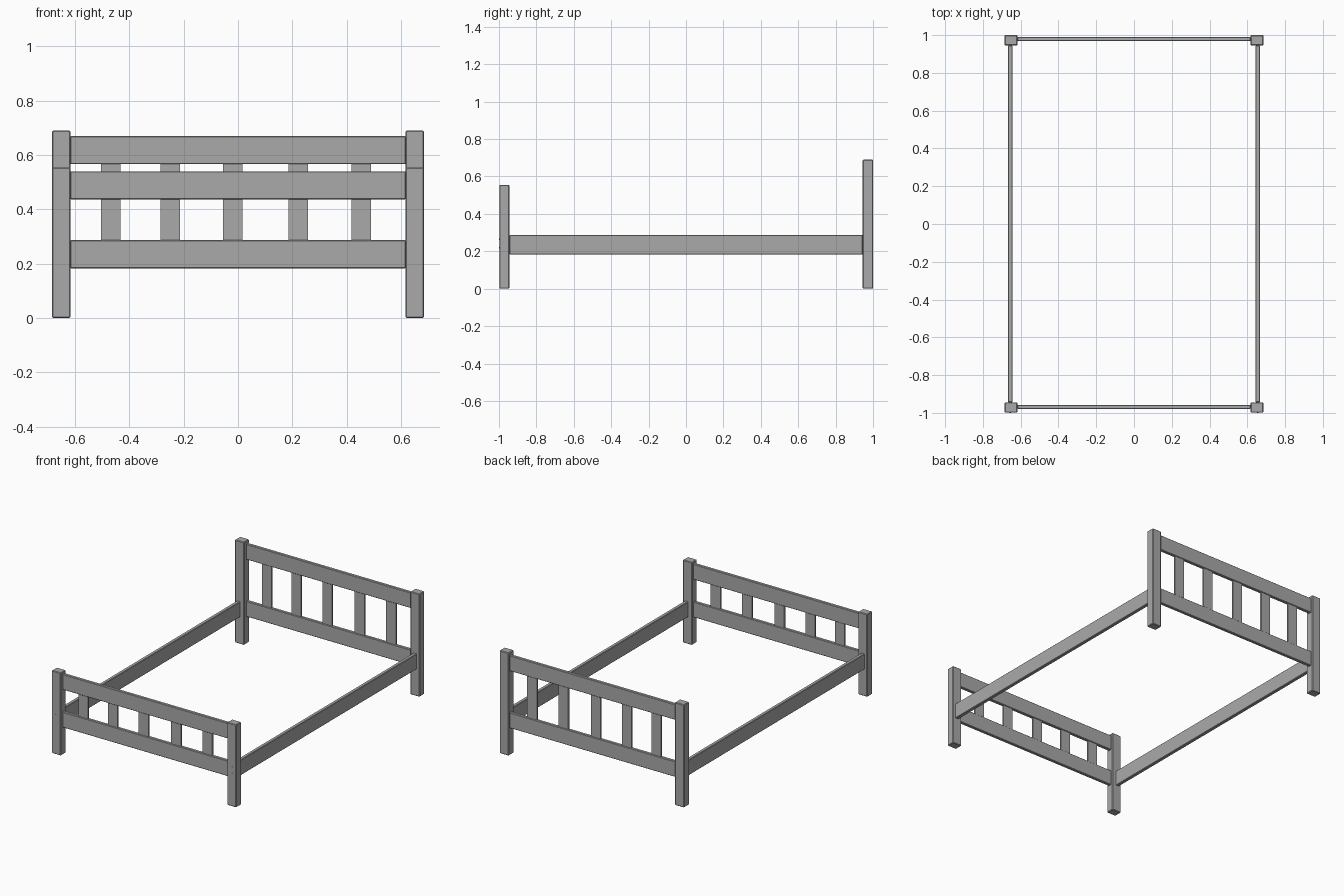
import bpy
import bmesh
import math
from mathutils import Matrix

if "Cube" in bpy.data.objects:
    bpy.data.objects.remove(bpy.data.objects["Cube"], do_unlink=True)

grey = bpy.data.materials.new("plain grey")
grey.use_nodes = True
COLOUR = (0.4, 0.4, 0.4, 1)
grey.diffuse_color = COLOUR
grey.node_tree.nodes["Principled BSDF"].inputs["Base Color"].default_value = COLOUR


def finish(name, bm):
    mesh = bpy.data.meshes.new(name)
    bm.to_mesh(mesh)
    bm.free()
    mesh.materials.append(grey)
    obj = bpy.data.objects.new(name, mesh)
    bpy.context.collection.objects.link(obj)
    return obj


def board(name, x, y, z, edge=0.003):
    """Timber between (min, max) limits on each axis, with eased edges."""
    bm = bmesh.new()
    bmesh.ops.create_cube(bm, size=1)
    limits = (x, y, z)
    for v in bm.verts:
        v.co = [(lo + hi) / 2 + c * (hi - lo) for c, (lo, hi) in zip(v.co, limits)]
    obj = finish(name, bm)
    if edge:
        bevel = obj.modifiers.new("eased edges", "BEVEL")
        bevel.width = edge
        bevel.segments = 1
    return obj


def bolt(name, x, y, z):
    """Small round bolt head facing the front."""
    bm = bmesh.new()
    bmesh.ops.create_cone(bm, cap_ends=True, segments=12, radius1=0.004,
                          radius2=0.004, depth=0.004,
                          matrix=Matrix.Translation((x, y, z))
                          @ Matrix.Rotation(math.pi / 2, 4, "X"))
    return finish(name, bm)


POST_IN, POST_OUT = 0.617, 0.685
LOW_RAIL = (0.183, 0.287)
SLAT_CENTRES = (-0.468, -0.249, -0.019, 0.221, 0.454)


def end_frame(name, post_y, rail_y, height, top_rail):
    """Two posts, two cross rails and five upright slats."""
    for side, s in (("left", 1), ("right", -1)):
        board(f"{name}_{side}_post", sorted((s * POST_IN, s * POST_OUT)),
              post_y, (0, height), 0.004)
    span = (-POST_IN, POST_IN)
    board(f"{name}_lower_rail", span, rail_y, LOW_RAIL)
    board(f"{name}_upper_rail", span, rail_y, top_rail)
    middle = sum(rail_y) / 2
    for i, x in enumerate(SLAT_CENTRES):
        board(f"{name}_slat_{i + 1}", (x - 0.036, x + 0.036),
              (middle - 0.006, middle + 0.006),
              (LOW_RAIL[1] - 0.02, top_rail[0] + 0.02), 0)


# Footboard and taller headboard
end_frame("footboard", (-0.998, -0.944), (-0.979, -0.957), 0.555, (0.436, 0.54))
end_frame("headboard", (0.945, 1.0), (0.968, 0.99), 0.69, (0.566, 0.67))

# Side rails and the bolts through the footboard posts
for side, s in (("left", 1), ("right", -1)):
    board(f"{side}_side_rail", sorted((s * 0.643, s * 0.667)),
          (-0.944, 0.945), LOW_RAIL)
    for i, z in enumerate((0.22, 0.265)):
        bolt(f"{side}_bolt_{i + 1}", s * 0.655, -0.998, z)
